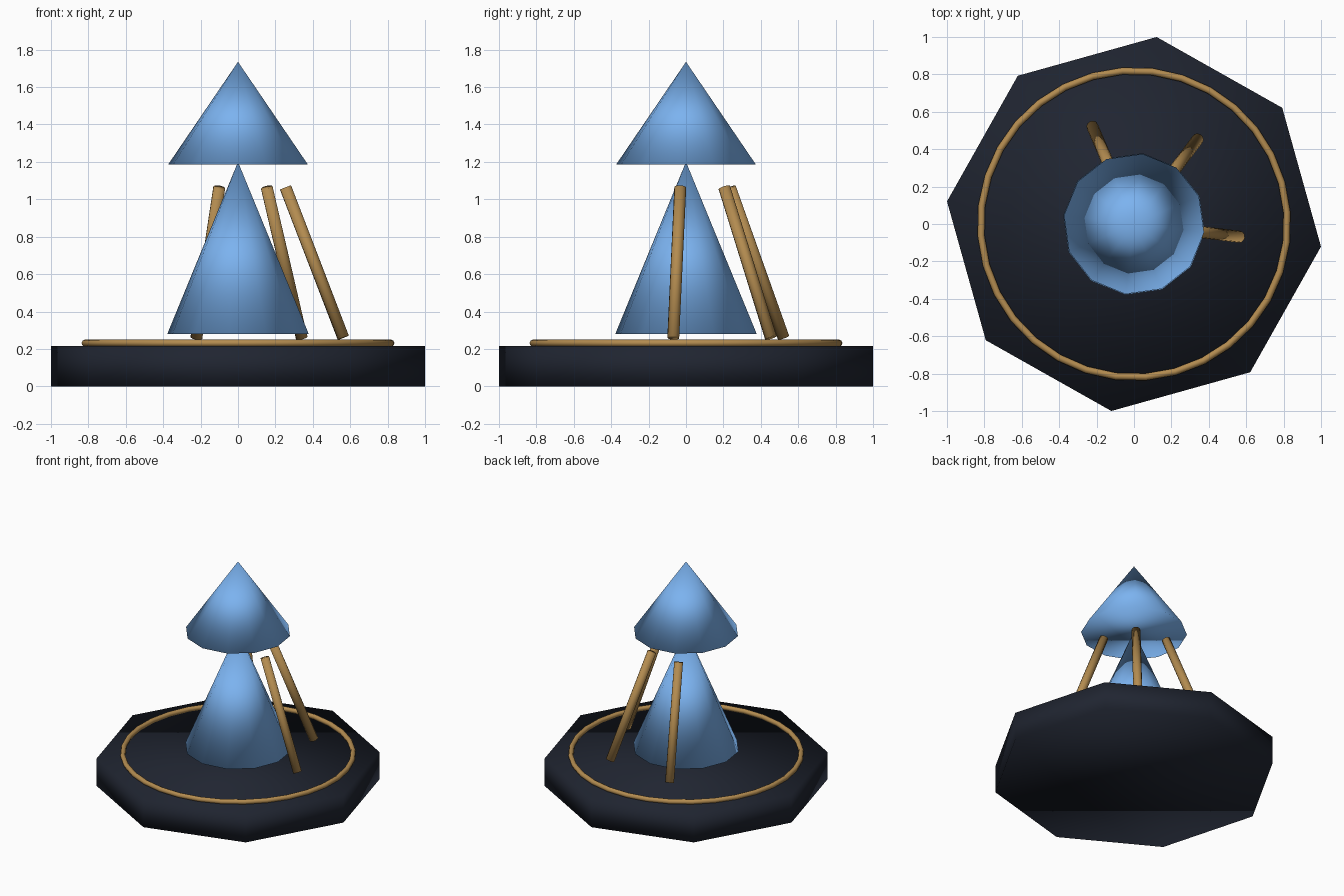
import bpy
from math import radians, cos, sin
from mathutils import Vector

if "Cube" in bpy.data.objects:
    bpy.data.objects.remove(bpy.data.objects["Cube"])

TURN = radians(-6.9)  # the whole model is turned slightly about z


def material(name, rgb):
    m = bpy.data.materials.new(name)
    m.diffuse_color = (*rgb, 1)
    m.use_nodes = True
    m.node_tree.nodes["Principled BSDF"].inputs["Base Color"].default_value = m.diffuse_color
    return m


NAVY = material("navy", (0.014, 0.018, 0.03))
BLUE = material("blue", (0.2, 0.45, 0.87))
GOLD = material("gold", (0.45, 0.26, 0.08))


def finish(name, mat):
    ob = bpy.context.object
    ob.name = name
    ob.data.materials.append(mat)
    for p in ob.data.polygons:
        p.use_smooth = True
    return ob


def cone(name, sides, r1, r2, z0, z1, mat):
    bpy.ops.mesh.primitive_cone_add(vertices=sides, radius1=r1, radius2=r2,
                                    depth=z1 - z0, location=(0, 0, (z0 + z1) / 2))
    ob = finish(name, mat)
    # put the first corner at the turn angle (Blender starts on +y)
    ob.rotation_euler.z = TURN
    return ob


def rod(name, a, b, radius, mat):
    axis = b - a
    bpy.ops.mesh.primitive_cylinder_add(vertices=12, radius=radius,
                                        depth=axis.length, location=(a + b) / 2)
    ob = finish(name, mat)
    ob.rotation_euler = axis.to_track_quat('Z', 'Y').to_euler()


# Octagonal base
cone("base", 8, 1.007, 1.007, 0, 0.215, NAVY)

# Ring lying on the base
bpy.ops.mesh.primitive_torus_add(major_radius=0.82, minor_radius=0.019,
                                 major_segments=32, minor_segments=8,
                                 location=(0, 0, 0.231))
finish("base_ring", GOLD).rotation_euler.z = TURN

# Stacked cones
cone("lower_cone", 12, 0.381, 0, 0.28, 1.2, BLUE)
cone("upper_cone", 12, 0.377, 0, 1.185, 1.735, BLUE)

# Three leaning rods, 60 degrees apart
for i in range(3):
    t = TURN + radians(60 * i)
    d = Vector((cos(t), sin(t), 0))
    rod(f"leaning_rod_{i + 1}", d * 0.567 + Vector((0, 0, 0.26)),
        d * 0.256 + Vector((0, 0, 1.063)), 0.032, GOLD)
